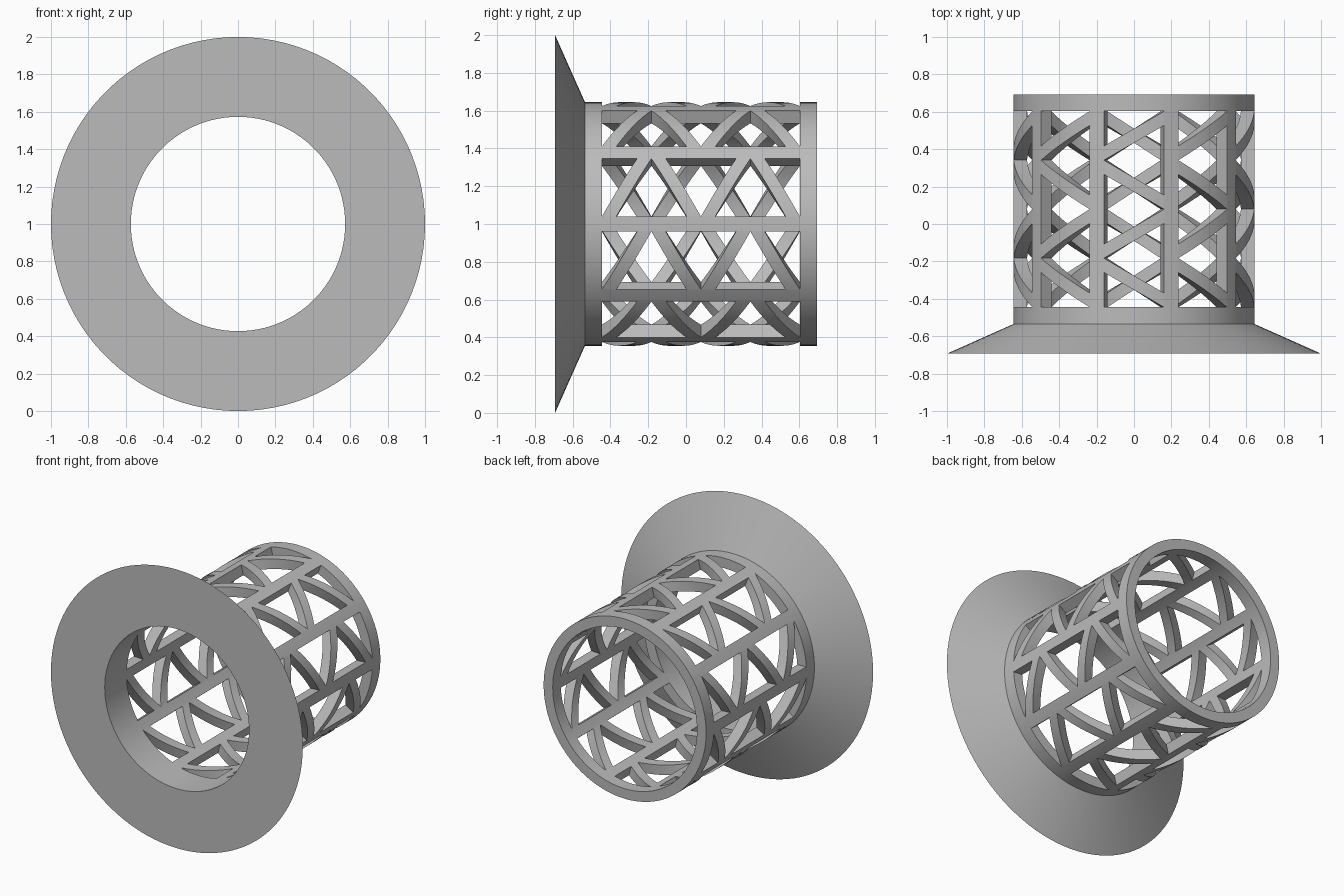
import bpy
import bmesh
import math

R_OUT, R_IN, R_FLANGE = 0.645, 0.573, 1.0
Y_FRONT, Y_NECK, Y_A, Y_B, Y_BACK = -0.693, -0.535, -0.445, 0.603, 0.693
PANELS = 10
STEP = math.tau / PANELS
HALF_BAR = 0.04 / R_OUT           # half bar width as an angle
PITCH = (Y_B - Y_A) / 4           # axial run of one strut
STRUT = 0.076                     # axial width of a strut

cube = bpy.data.objects.get("Cube")
if cube:
    bpy.data.objects.remove(cube, do_unlink=True)

grey = bpy.data.materials.new("plain grey")
grey.use_nodes = True
colour = (0.5, 0.5, 0.5, 1)
grey.diffuse_color = colour
grey.node_tree.nodes["Principled BSDF"].inputs["Base Color"].default_value = colour


def sweep(bm, sections, closed=False):
    """Skin (angle, [(radius, y), ...]) sections around the horizontal axis."""
    loops = [[bm.verts.new((r * math.cos(a), y, 1 + r * math.sin(a)))
              for r, y in profile] for a, profile in sections]
    pairs = list(zip(loops, loops[1:]))
    if closed:
        pairs.append((loops[-1], loops[0]))
    else:
        bm.faces.new(loops[0])
        bm.faces.new(loops[-1])
    for p, q in pairs:
        for i in range(len(p)):
            j = (i + 1) % len(p)
            bm.faces.new((p[i], p[j], q[j], q[i]))


def block(y0, y1):
    return [(R_IN, y0), (R_OUT, y0), (R_OUT, y1), (R_IN, y1)]


def finish(name, bm):
    bmesh.ops.recalc_face_normals(bm, faces=bm.faces)
    mesh = bpy.data.meshes.new(name)
    bm.to_mesh(mesh)
    bm.free()
    mesh.materials.append(grey)
    obj = bpy.data.objects.new(name, mesh)
    bpy.context.collection.objects.link(obj)
    bpy.ops.object.select_all(action="DESELECT")
    obj.select_set(True)
    bpy.context.view_layer.objects.active = obj
    bpy.ops.object.shade_smooth_by_angle(angle=math.radians(20))


def revolve(name, profile, count=100):
    bm = bmesh.new()
    sweep(bm, [(math.tau * i / count, profile) for i in range(count)], True)
    finish(name, bm)


# Conical front flange with its short collar, and the plain back ring
revolve("front_flange", [(R_IN, Y_FRONT), (R_FLANGE, Y_FRONT),
                         (R_OUT, Y_NECK), (R_OUT, Y_A), (R_IN, Y_A)])
revolve("back_ring", block(Y_B, Y_BACK))

# Straight bars running along the tube
bm = bmesh.new()
for k in range(PANELS):
    sweep(bm, [(k * STEP + t * HALF_BAR, block(Y_A, Y_B)) for t in (-1, 0, 1)])
finish("lengthwise_bars", bm)

# Zigzag struts that follow the curve between neighbouring bars
bm = bmesh.new()
ROWS = 8
run = PITCH - STRUT
for k in range(PANELS):
    start = k * STEP + HALF_BAR
    span = STEP - 2 * HALF_BAR
    for n in range(4):
        sections = []
        for i in range(ROWS + 1):
            t = i / ROWS
            shift = run * (t if n % 2 == 0 else 1 - t)
            y = Y_A + n * PITCH + shift
            sections.append((start + span * t, block(y, y + STRUT)))
        sweep(bm, sections)
finish("zigzag_struts", bm)
